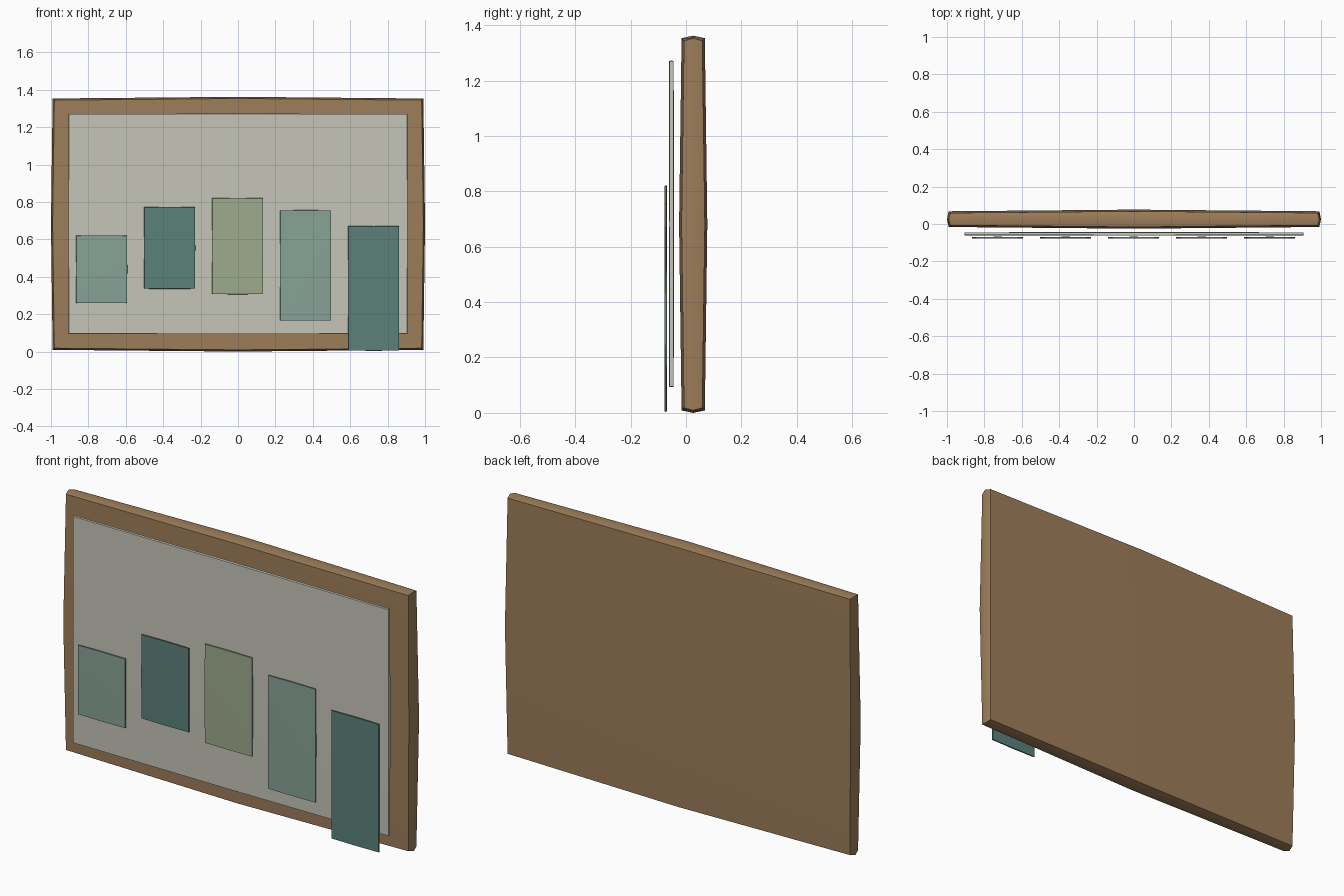
import bpy, bmesh

if "Cube" in bpy.data.objects:
    bpy.data.objects.remove(bpy.data.objects["Cube"])


def material(name, rgb):
    """Flat colour given as sRGB 0-255, stored as linear."""
    m = bpy.data.materials.new(name)
    m.diffuse_color = [((c / 255 + 0.055) / 1.055) ** 2.4 for c in rgb] + [1]
    m.use_nodes = True
    m.node_tree.nodes["Principled BSDF"].inputs["Base Color"].default_value = m.diffuse_color
    return m


def puffed_box(name, x, y, z, bulge, mat):
    """Box between (min, max) limits whose faces swell gently in the middle."""
    mid = [(a + b) / 2 for a, b in (x, y, z)]
    half = [(b - a) / 2 for a, b in (x, y, z)]
    bm = bmesh.new()
    bmesh.ops.create_cube(bm, size=2)
    bmesh.ops.subdivide_edges(bm, edges=bm.edges[:], cuts=1, use_grid_fill=True)
    for v in bm.verts:
        u = v.co.copy()
        for i in range(3):
            off_axis = u.length_squared - u[i] ** 2
            v.co[i] = mid[i] + u[i] * (half[i] - bulge * off_axis / 2)
    bmesh.ops.recalc_face_normals(bm, faces=bm.faces[:])
    me = bpy.data.meshes.new(name)
    bm.to_mesh(me)
    bm.free()
    me.materials.append(mat)
    ob = bpy.data.objects.new(name, me)
    bpy.context.collection.objects.link(ob)
    bpy.context.view_layer.objects.active = ob
    ob.select_set(True)
    bpy.ops.object.shade_smooth_by_angle(angle=0.52)
    ob.select_set(False)


wood = material("brown wood", (158, 126, 90))
paper = material("pale grey", (198, 197, 186))
dark_teal = material("dark teal", (92, 129, 122))
light_teal = material("light teal", (135, 163, 150))
olive = material("sage green", (158, 171, 141))

# Wooden backing board and the pale panel floating in front of it
puffed_box("board", (-1, 1), (-0.025, 0.077), (0, 1.362), 0.018, wood)
puffed_box("panel", (-0.907, 0.907), (-0.062, -0.043), (0.093, 1.272), 0.003, paper)

# Five cards in a row: bottom, top, colour
cards = [(0.259, 0.621, light_teal), (0.335, 0.773, dark_teal),
         (0.306, 0.821, olive), (0.165, 0.756, light_teal),
         (0.004, 0.671, dark_teal)]
for i, (low, high, mat) in enumerate(cards):
    cx = (i - 2) * 0.3635 - 0.002
    puffed_box(f"card_{i + 1}", (cx - 0.137, cx + 0.137), (-0.078, -0.068),
               (low, high), 0.002, mat)
